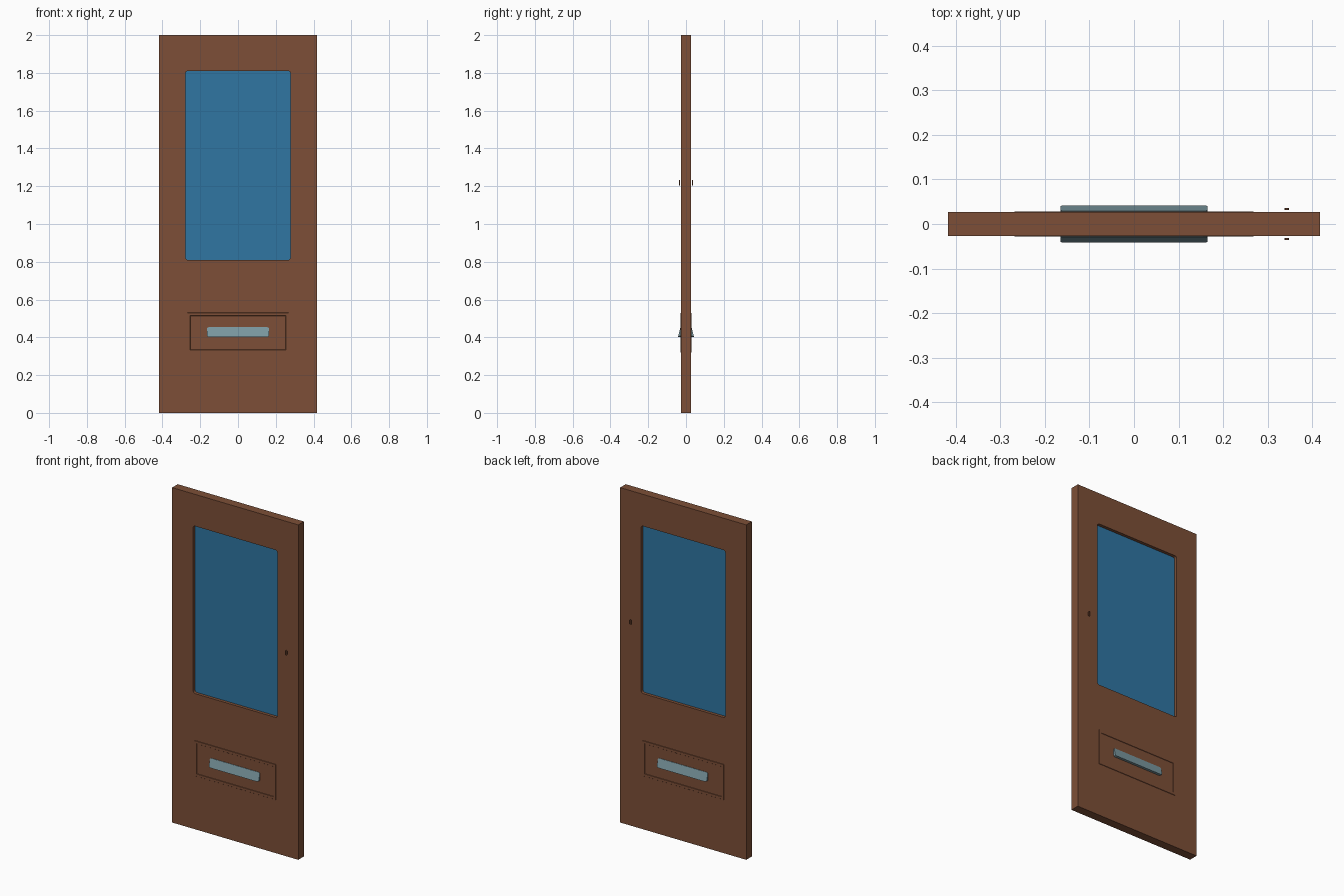
import bpy, bmesh, math

if "Cube" in bpy.data.objects:
    bpy.data.objects.remove(bpy.data.objects["Cube"])


def material(name, rgb):
    m = bpy.data.materials.new(name)
    m.diffuse_color = (*rgb, 1.0)
    m.use_nodes = True
    m.node_tree.nodes["Principled BSDF"].inputs["Base Color"].default_value = m.diffuse_color
    return m


WOOD = material("brown wood", (0.205, 0.078, 0.038))
GLASS = material("blue glass", (0.029, 0.18, 0.365))
METAL = material("grey metal", (0.20, 0.32, 0.36))


def outline(hx, z0, z1, y, r=0.0, seg=3, cx=0.0):
    """Rounded rectangle in the xz plane; y is a number or a function of z."""
    pts = []
    corners = [(hx - r, z1 - r), (-hx + r, z1 - r), (-hx + r, z0 + r), (hx - r, z0 + r)]
    for k, (x, z) in enumerate(corners):
        for i in range(seg + 1):
            a = math.pi / 2 * (k + i / seg)
            px, pz = x + r * math.cos(a), z + r * math.sin(a)
            pts.append((cx + px, y(pz) if callable(y) else y, pz))
    return pts


def loft(name, loops, mat, side=1, cap=False, ring=False):
    """Join successive outlines with faces; ring closes the last to the first."""
    bm = bmesh.new()
    rows = [[bm.verts.new((x, y * side, z)) for x, y, z in loop] for loop in loops]
    n = len(rows[0])
    for a, b in zip(rows, rows[1:] + (rows[:1] if ring else [])):
        for i in range(n):
            j = (i + 1) % n
            bm.faces.new((a[i], a[j], b[j], b[i]))
    if cap:
        bm.faces.new(rows[0])
        bm.faces.new(rows[-1])
    bmesh.ops.remove_doubles(bm, verts=bm.verts[:], dist=1e-5)
    bmesh.ops.recalc_face_normals(bm, faces=bm.faces[:])
    mesh = bpy.data.meshes.new(name)
    bm.to_mesh(mesh)
    bm.free()
    mesh.materials.append(mat)
    ob = bpy.data.objects.new(name, mesh)
    bpy.context.collection.objects.link(ob)
    return ob


T = 0.0265            # half the door thickness
W = (0.278, 0.81, 1.81)   # window half width, bottom, top

# Door leaf with window opening
loft("door_leaf", [outline(0.417, 0, 2, -T), outline(0.417, 0, 2, T),
                   outline(*W, T, 0.012), outline(*W, -T, 0.012)], WOOD, ring=True)

# Recessed glass pane
loft("window_pane", [outline(*W, -0.008, 0.012), outline(*W, 0.008, 0.012)],
     GLASS, cap=True)

for side, label in ((-1, "front"), (1, "back")):
    # Thin raised moulding around the letter slot
    loft(label + "_moulding",
         [outline(0.270, 0.317, 0.532, T - 0.002), outline(0.267, 0.320, 0.529, T + 0.002),
          outline(0.253, 0.334, 0.515, T + 0.002), outline(0.250, 0.337, 0.512, T - 0.002)],
         WOOD, side, ring=True)

    # Letter flap, thicker towards its bottom edge
    slope = lambda z: 0.042 - (z - 0.402) / 0.052 * 0.013
    loft(label + "_letter_flap",
         [outline(0.165, 0.402, 0.454, T - 0.003, 0.010, 2),
          outline(0.165, 0.402, 0.454, slope, 0.010, 2)], METAL, side, cap=True)

    # Open oval keyhole collar
    loft(label + "_keyhole_collar",
         [outline(0.005, 1.205, 1.234, 0.031, 0.005, 2, 0.343),
          outline(0.005, 1.205, 1.234, 0.036, 0.005, 2, 0.343)], WOOD, side)
